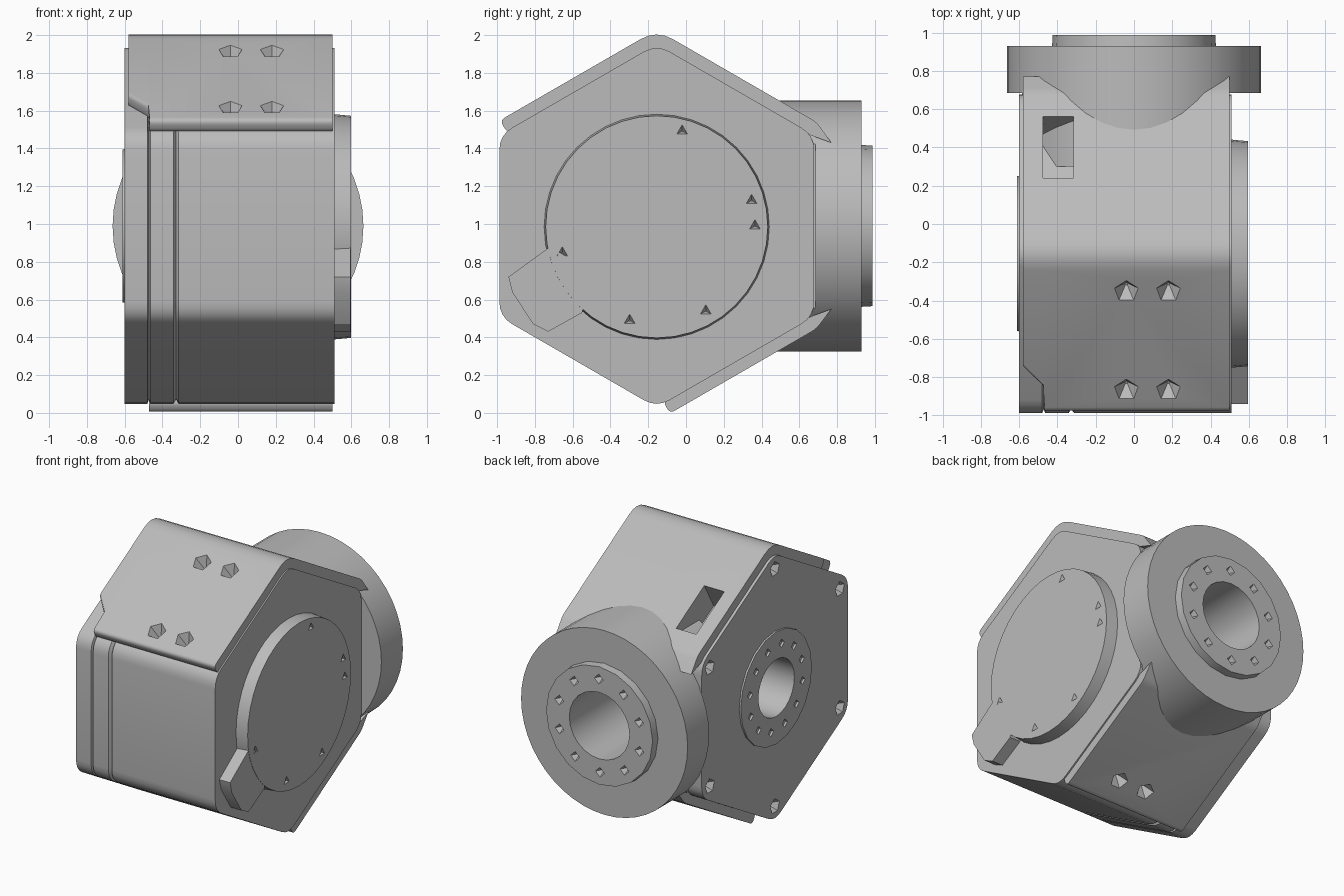
import bpy, bmesh, math
from mathutils import Vector, Matrix

old = bpy.data.objects.get("Cube")
if old:
    bpy.data.objects.remove(old)

CY, CZ = -0.155, 0.99          # axis of the hexagonal housing
AP = 0.833                     # distance from the axis to each flat
R = AP / math.cos(math.pi / 6)
C30, S30 = math.cos(math.pi / 6), 0.5
parts = []

grey = bpy.data.materials.new("cast_grey")
grey.use_nodes = True
grey.diffuse_color = (0.5, 0.5, 0.5, 1)
grey.node_tree.nodes["Principled BSDF"].inputs["Base Color"].default_value = (0.5, 0.5, 0.5, 1)


def finish(bm, name, part=True):
    bmesh.ops.recalc_face_normals(bm, faces=bm.faces)
    mesh = bpy.data.meshes.new(name)
    bm.to_mesh(mesh)
    bm.free()
    mesh.materials.append(grey)
    obj = bpy.data.objects.new(name, mesh)
    bpy.context.collection.objects.link(obj)
    if part:
        parts.append(obj)
    return obj


def rounded(points, radii, steps=4):
    """Round each corner of a (y, z) outline with a short curve."""
    out = []
    for i, p in enumerate(points):
        p, r = Vector(p), radii[i]
        if r == 0:
            out.append(p)
            continue
        a = p + (Vector(points[i - 1]) - p).normalized() * r
        b = p + (Vector(points[(i + 1) % len(points)]) - p).normalized() * r
        for k in range(steps + 1):
            t = k / steps
            out.append(a * (1 - t) ** 2 + p * 2 * t * (1 - t) + b * t * t)
    return out


def loft(name, stations, part=True):
    """One closed solid through (x, outline) stations."""
    bm = bmesh.new()
    rings = [[bm.verts.new((x, *p)) for p in outline] for x, outline in stations]
    bm.faces.new(rings[0])
    bm.faces.new(rings[-1])
    for lo, hi in zip(rings, rings[1:]):
        for i in range(len(lo)):
            j = (i + 1) % len(lo)
            bm.faces.new((lo[i], lo[j], hi[j], hi[i]))
    return finish(bm, name, part)


def add_round(bm, base, direction, depth, r0, r1, sides):
    """Cylinder or cone that starts at base and runs along direction."""
    d = Vector(direction).normalized()
    turn = d.to_track_quat('Z', 'Y').to_matrix().to_4x4()
    place = Matrix.Translation(Vector(base) + d * depth / 2) @ turn
    bmesh.ops.create_cone(bm, cap_ends=True, segments=sides, radius1=r0,
                          radius2=r1, depth=depth, matrix=place)


def round_part(name, *args, part=True):
    bm = bmesh.new()
    add_round(bm, *args)
    return finish(bm, name, part)


def pits(places, normal, r, depth, sides=5):
    """Cutter mesh of small pointed holes sunk against the normal."""
    bm = bmesh.new()
    n = Vector(normal).normalized()
    for p in places:
        add_round(bm, Vector(p) + n * 0.01, -n, depth + 0.01, r, r * 0.12, sides)
    return finish(bm, "pit_cutter", False)


def cut(targets, cutter):
    for t in targets:
        mod = t.modifiers.new("cut", 'BOOLEAN')
        mod.operation, mod.solver, mod.object = 'DIFFERENCE', 'EXACT', cutter
        bpy.context.view_layer.update()
        with bpy.context.temp_override(object=t, active_object=t, selected_objects=[t]):
            bpy.ops.object.modifier_apply(modifier=mod.name)
    bpy.data.objects.remove(cutter)


def ring(count, radius, start=0):
    return [(radius * math.cos(start + i * math.tau / count),
             radius * math.sin(start + i * math.tau / count)) for i in range(count)]


def hexagon(shrink=0.0):
    pts = [(CY + u, CZ + v) for u, v in ring(6, R - shrink, math.pi / 6)]
    return rounded(pts, [0.08] * 6)


# housing, with two narrow V grooves running round it
stations = [(-0.6, hexagon())]
for x, w in ((-0.472, 0.008), (-0.328, 0.014)):
    stations += [(x - w, hexagon()), (x, hexagon(0.022)), (x + w, hexagon())]
housing = loft("housing", stations + [(0.51, hexagon())])


# bent cover plates over the slopes
def slope(side, up, s, lift):
    """Point s along a sloping flat from its tip, lifted off the flat."""
    return (CY + side * (s * C30 + lift * S30),
            CZ + up * (R - s * S30 + lift * C30))


def upper_outline(s):
    tip = R + 0.066 / C30
    return rounded([slope(-1, 1, s, 0.066), (CY, CZ + tip), slope(1, 1, 0.94, 0.066),
                    (0.77, 1.43), (0.66, 1.47), (CY, CZ + R - 0.03),
                    slope(-1, 1, s, -0.012)],
                   [0.03, 0.1, 0.03, 0, 0, 0.08, 0.03])


upper_cover = loft("upper_cover", [(-0.58, upper_outline(0.65)), (-0.475, upper_outline(0.77)),
                                   (-0.468, upper_outline(0.92)), (0.5, upper_outline(0.92))])

lower = rounded([slope(1, -1, 0.045, 0.062), slope(1, -1, 0.94, 0.062), (0.77, 0.55),
                 (0.66, 0.51), slope(1, -1, 0.045, -0.012)], [0.03, 0.03, 0, 0, 0.03])
lower_cover = loft("lower_cover", [(-0.47, lower), (0.5, lower)])

# rear neck, trimmed to the housing width, and its flange
bm = bmesh.new()
add_round(bm, (0, 0.3, CZ), (0, 1, 0), 0.39, 0.664, 0.664, 48)
for x, side in ((-0.585, -1), (0.5, 1)):
    geom = bm.verts[:] + bm.edges[:] + bm.faces[:]
    res = bmesh.ops.bisect_plane(bm, geom=geom, plane_co=(x, 0, 0),
                                 plane_no=(side, 0, 0), clear_outer=True)
    edges = [e for e in res["geom_cut"] if isinstance(e, bmesh.types.BMEdge)]
    bmesh.ops.holes_fill(bm, edges=edges)
neck = finish(bm, "rear_neck")
flange = round_part("rear_flange", (0, 0.685, CZ), (0, 1, 0), 0.245, 0.664, 0.664, 48)
rear_hub = round_part("rear_hub", (0, 0.9, CZ), (0, 1, 0), 0.087, 0.43, 0.425, 20)

# left cover disc with its tab
disc = round_part("side_disc", (0.5, CY, CZ - 0.005), (1, 0, 0), 0.097, 0.597, 0.588, 40)
tab = [(-0.72, 0.88), (-0.94, 0.72), (-0.92, 0.64), (-0.81, 0.47),
       (-0.73, 0.43), (-0.55, 0.53), (-0.5, 0.75)]
loft("disc_tab", [(0.5, tab), (0.595, tab)])

# right hub
side_hub = round_part("side_hub", (-0.55, CY, CZ), (-1, 0, 0), 0.062, 0.41, 0.405, 20)

# open bores
cut([rear_hub, flange, neck, housing],
    round_part("bore_cutter", (0, 1.1, CZ), (0, -1, 0), 0.65, 0.24, 0.24, 24, part=False))
cut([side_hub, housing],
    round_part("bore_cutter", (-0.7, CY, CZ), (1, 0, 0), 0.45, 0.205, 0.205, 24, part=False))

# bolt holes on hubs, disc, end face and covers
cut([rear_hub], pits([(u, 0.987, CZ + v) for u, v in ring(10, 0.335, 0.3)],
                     (0, 1, 0), 0.042, 0.05, 4))
cut([side_hub], pits([(-0.612, CY + u, CZ + v) for u, v in ring(12, 0.305, 0.2)],
                     (-1, 0, 0), 0.036, 0.04, 4))
cut([disc], pits([(0.597, CY + 0.52 * math.cos(math.radians(a)),
                   CZ + 0.52 * math.sin(math.radians(a)))
                  for a in (75, 15, 0, 196, 254, 300)], (1, 0, 0), 0.04, 0.04, 3))
cut([housing], pits([(-0.6, CY + u, CZ + v) for u, v in ring(6, 0.855, math.pi / 6)],
                    (-1, 0, 0), 0.06, 0.07))
cut([upper_cover, housing], pits([(x, *slope(-1, 1, s, 0.066)) for x in (-0.04, 0.18)
                                  for s in (0.19, 0.785)], (0, -S30, C30), 0.072, 0.08))
cut([lower_cover, housing], pits([(x, *slope(1, -1, 0.22, 0.062)) for x in (-0.04, 0.18)],
                                 (0, S30, -C30), 0.068, 0.08))

# slot through the rear slope
slot = [slope(1, 1, s, lift) for s, lift in ((0.42, 0.15), (0.79, 0.15),
                                             (0.79, -0.15), (0.42, -0.15))]
cut([upper_cover, housing], loft("slot_cutter", [(-0.475, slot), (-0.315, slot)], False))

# smooth rounded surfaces, keep hard edges
bpy.ops.object.select_all(action='DESELECT')
for obj in parts:
    obj.select_set(True)
bpy.context.view_layer.objects.active = housing
bpy.ops.object.shade_smooth_by_angle(angle=math.radians(30))
